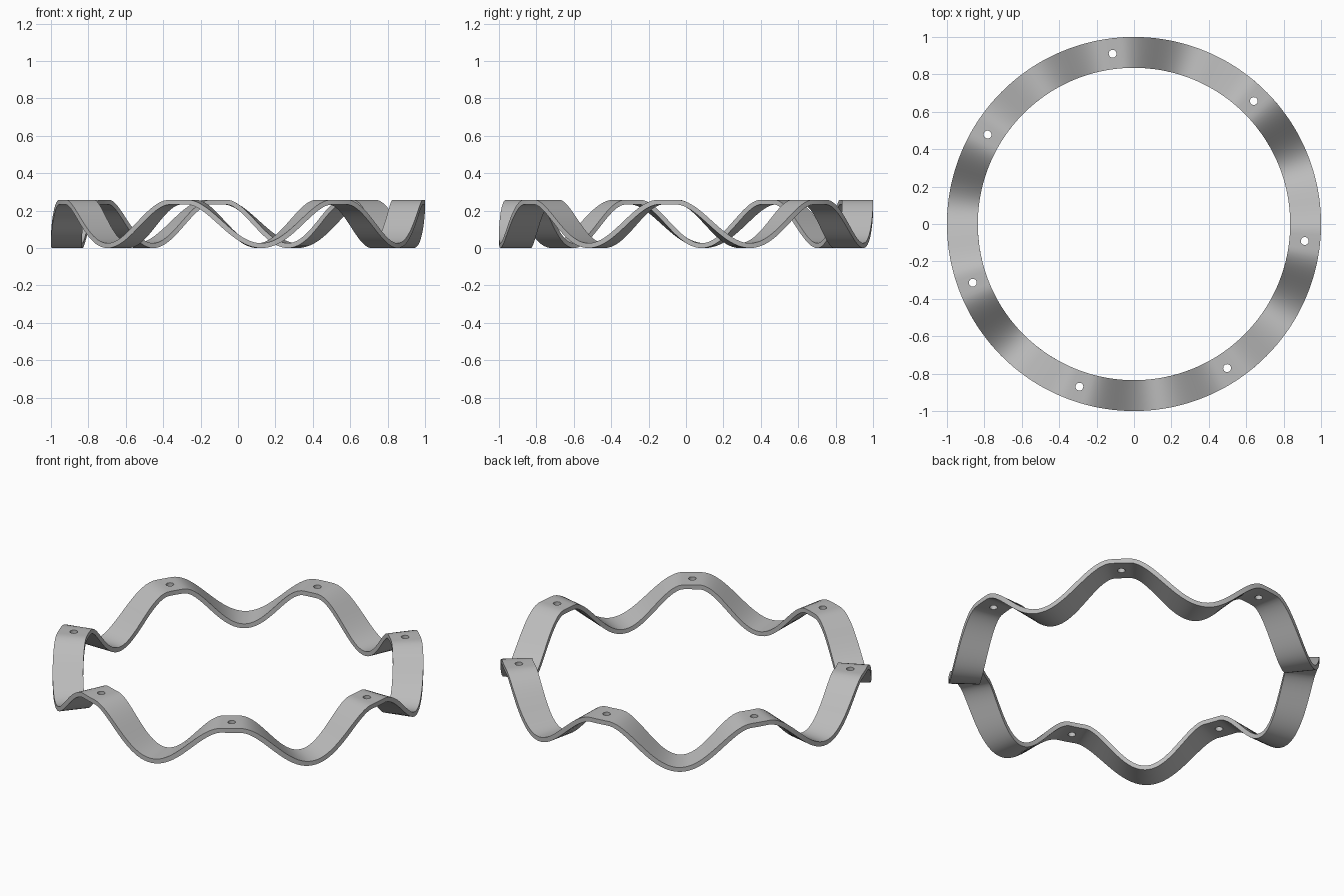
import bpy, bmesh
from math import pi, cos, sin, radians, atan2

WAVES, STEPS = 7, 44
R_IN, R_OUT = 0.835, 1.0
THICK, HEIGHT = 0.026, 0.258
PHASE = radians(-5.7)          # angle of the first crest
PAD = 0.12                     # flat share of each half wave around a crest
R_MID = (R_IN + R_OUT) / 2

old = bpy.data.objects.get("Cube")
if old:
    bpy.data.objects.remove(old)

steel = bpy.data.materials.new("grey_steel")
steel.use_nodes = True
grey = (0.5, 0.5, 0.5, 1)
steel.diffuse_color = grey
steel.node_tree.nodes["Principled BSDF"].inputs["Base Color"].default_value = grey


def wave(a):
    """Height of the middle of the band: flat crests, round troughs."""
    u = (a * WAVES / pi) % 2
    u = min(u, 2 - u)
    v = max(0, (u - PAD) / (1 - PAD)) ** 0.9
    return THICK / 2 + (HEIGHT - THICK) * (1 + cos(pi * v)) / 2


def band_point(a, r, side):
    """Offset the wave square to its slope, keeping the radius."""
    e = 0.001
    slope = atan2(wave(a + e) - wave(a - e), 2 * e * R_MID)
    off = side * THICK / 2
    b = a + PHASE - off * sin(slope) / R_MID
    return (r * cos(b), r * sin(b), wave(a) + off * cos(slope))


# Wavy ring: a rectangular section swept round the circle
bm = bmesh.new()
count = WAVES * STEPS
section = [(R_IN, -1), (R_OUT, -1), (R_OUT, 1), (R_IN, 1)]
rings = [[bm.verts.new(band_point(2 * pi * i / count, r, s)) for r, s in section]
         for i in range(count)]
for i, ring in enumerate(rings):
    nxt = rings[(i + 1) % count]
    for j in range(4):
        k = (j + 1) % 4
        bm.faces.new((ring[j], ring[k], nxt[k], nxt[j]))
bmesh.ops.recalc_face_normals(bm, faces=bm.faces)
mesh = bpy.data.meshes.new("wave_ring")
bm.to_mesh(mesh)
bm.free()
mesh.materials.append(steel)
wave_ring = bpy.data.objects.new("wave_ring", mesh)
bpy.context.collection.objects.link(wave_ring)

# Round hole drilled through each crest
bm = bmesh.new()
for i in range(WAVES):
    a = PHASE + 2 * pi * i / WAVES
    hole = bmesh.ops.create_cone(bm, cap_ends=True, segments=24,
                                 radius1=0.021, radius2=0.021, depth=0.2)
    bmesh.ops.translate(bm, verts=hole["verts"],
                        vec=(R_MID * cos(a), R_MID * sin(a), HEIGHT))
mesh = bpy.data.meshes.new("hole_cutter")
bm.to_mesh(mesh)
bm.free()
mesh.materials.append(steel)
cutter = bpy.data.objects.new("hole_cutter", mesh)
bpy.context.collection.objects.link(cutter)
cutter.hide_render = True

bpy.ops.object.select_all(action="DESELECT")
wave_ring.select_set(True)
bpy.context.view_layer.objects.active = wave_ring
cut = wave_ring.modifiers.new("holes", "BOOLEAN")
cut.operation = "DIFFERENCE"
cut.solver = "EXACT"
cut.object = cutter
bpy.ops.object.modifier_apply(modifier="holes")
bpy.data.objects.remove(cutter)

bpy.ops.object.shade_smooth_by_angle(angle=radians(35))
